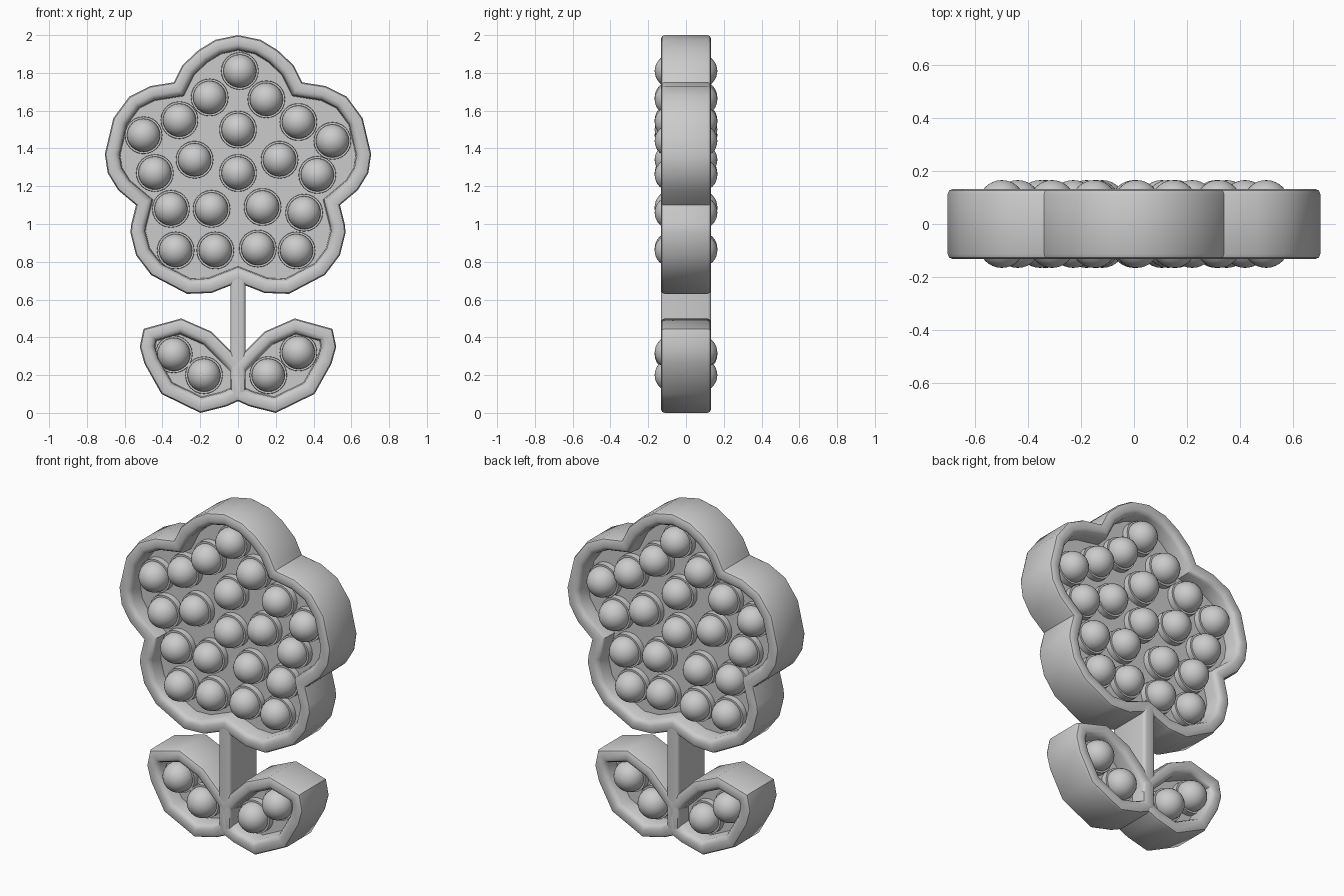
import bpy, bmesh, math
from mathutils import Vector, Matrix

cube = bpy.data.objects.get("Cube")
if cube:
    bpy.data.objects.remove(cube, do_unlink=True)

grey = bpy.data.materials.new("soft grey")
grey.use_nodes = True
grey.diffuse_color = (0.6, 0.6, 0.6, 1)
grey.node_tree.nodes["Principled BSDF"].inputs["Base Color"].default_value = (0.6, 0.6, 0.6, 1)

HALF = 0.133     # half of the toy's thickness
PANEL = 0.035    # half thickness of the recessed web
BUBBLE = 0.088   # dome radius


def finish(name, bm, angle=40):
    bmesh.ops.recalc_face_normals(bm, faces=bm.faces)
    mesh = bpy.data.meshes.new(name)
    bm.to_mesh(mesh)
    bm.free()
    mesh.materials.append(grey)
    obj = bpy.data.objects.new(name, mesh)
    bpy.context.collection.objects.link(obj)
    bpy.ops.object.select_all(action='DESELECT')
    obj.select_set(True)
    bpy.context.view_layer.objects.active = obj
    bpy.ops.object.shade_smooth_by_angle(angle=math.radians(angle))
    return obj


def inset(points, d):
    """Offset a counter-clockwise outline inwards with mitred corners."""
    out = []
    for i, p in enumerate(points):
        a = (p - points[i - 1]).normalized()
        b = (points[(i + 1) % len(points)] - p).normalized()
        na, nb = Vector((-a.y, a.x)), Vector((-b.y, b.x))
        out.append(p + (na + nb) * d / (1 + na.dot(nb)))
    return out


def tray(name, outline):
    """Rounded rim around a recessed web, the same on both faces."""
    half = [(0, HALF - .02), (.006, HALF - .006), (.02, HALF), (.05, HALF),
            (.066, HALF - .007), (.076, HALF - .025), (.08, PANEL)]
    profile = [(d, y) for d, y in reversed(half)] + [(d, -y) for d, y in half]
    pts = [Vector(p) for p in outline]
    bm = bmesh.new()
    loops = [[bm.verts.new((p.x, y, p.y)) for p in inset(pts, d)] for d, y in profile]
    n = len(pts)
    for lo, hi in zip(loops, loops[1:]):
        for i in range(n):
            j = (i + 1) % n
            bm.faces.new((lo[i], lo[j], hi[j], hi[i]))
    bm.faces.new(loops[0])
    bm.faces.new(loops[-1])
    return finish(name, bm)


# Flower head: right half of the outline, bottom to top, then mirrored
side = [(.14, .635), (.27, .63), (.46, .73), (.54, .835), (.57, .955), (.565, 1),
        (.54, 1.1), (.635, 1.18), (.69, 1.27), (.705, 1.37), (.66, 1.56),
        (.575, 1.675), (.465, 1.73), (.34, 1.75), (.295, 1.84), (.21, 1.92), (.12, 1.975)]
tray("flower_head", [(0, .69)] + side + [(0, 2)] + [(-x, z) for x, z in reversed(side)])

# Leaves, meeting at the foot of the stem
leaf = [(-.04, .08), (.06, .035), (.2, 0), (.405, .1), (.495, .26), (.52, .35),
        (.5, .445), (.3, .5), (.14, .43), (.04, .33), (-.04, .25)]
tray("left_leaf", leaf)
tray("right_leaf", [(-x, z) for x, z in reversed(leaf)])

# Stem
bm = bmesh.new()
bmesh.ops.create_cube(bm, size=1, matrix=Matrix.Translation((0, 0, .45))
                      @ Matrix.Diagonal((.08, HALF * 2, .54, 1)))
upright = [e for e in bm.edges if abs(e.verts[0].co.z - e.verts[1].co.z) > .1]
bmesh.ops.bevel(bm, geom=upright, offset=.018, segments=3, profile=.5, affect='EDGES')
finish("stem", bm)


# Pop bubbles: a dome on a shallow collar, on both faces
def bubbles(name, spots):
    bm = bmesh.new()
    for x, z in spots:
        for s in (-1, 1):
            turn = Matrix.Rotation(s * -math.pi / 2, 4, 'X')
            bmesh.ops.create_uvsphere(bm, u_segments=24, v_segments=16, radius=BUBBLE,
                                      matrix=Matrix.Translation((x, s * .078, z)) @ turn)
            bmesh.ops.create_cone(bm, cap_ends=True, segments=24, radius1=.1, radius2=.098,
                                  depth=.05, matrix=Matrix.Translation((x, s * .045, z)) @ turn)
    finish(name, bm)


bubbles("flower_bubbles", [
    (.01, 1.81), (-.15, 1.67), (.15, 1.66), (0, 1.5), (-.31, 1.55), (.32, 1.54),
    (-.5, 1.47), (.5, 1.44), (-.23, 1.34), (.22, 1.34), (0, 1.27), (-.44, 1.27),
    (.42, 1.26), (-.355, 1.08), (-.14, 1.08), (.13, 1.09), (.35, 1.06),
    (-.33, .86), (-.12, .86), (.105, .87), (.31, .86)])
bubbles("leaf_bubbles", [(-.34, .31), (-.18, .2), (.32, .32), (.16, .2)])
